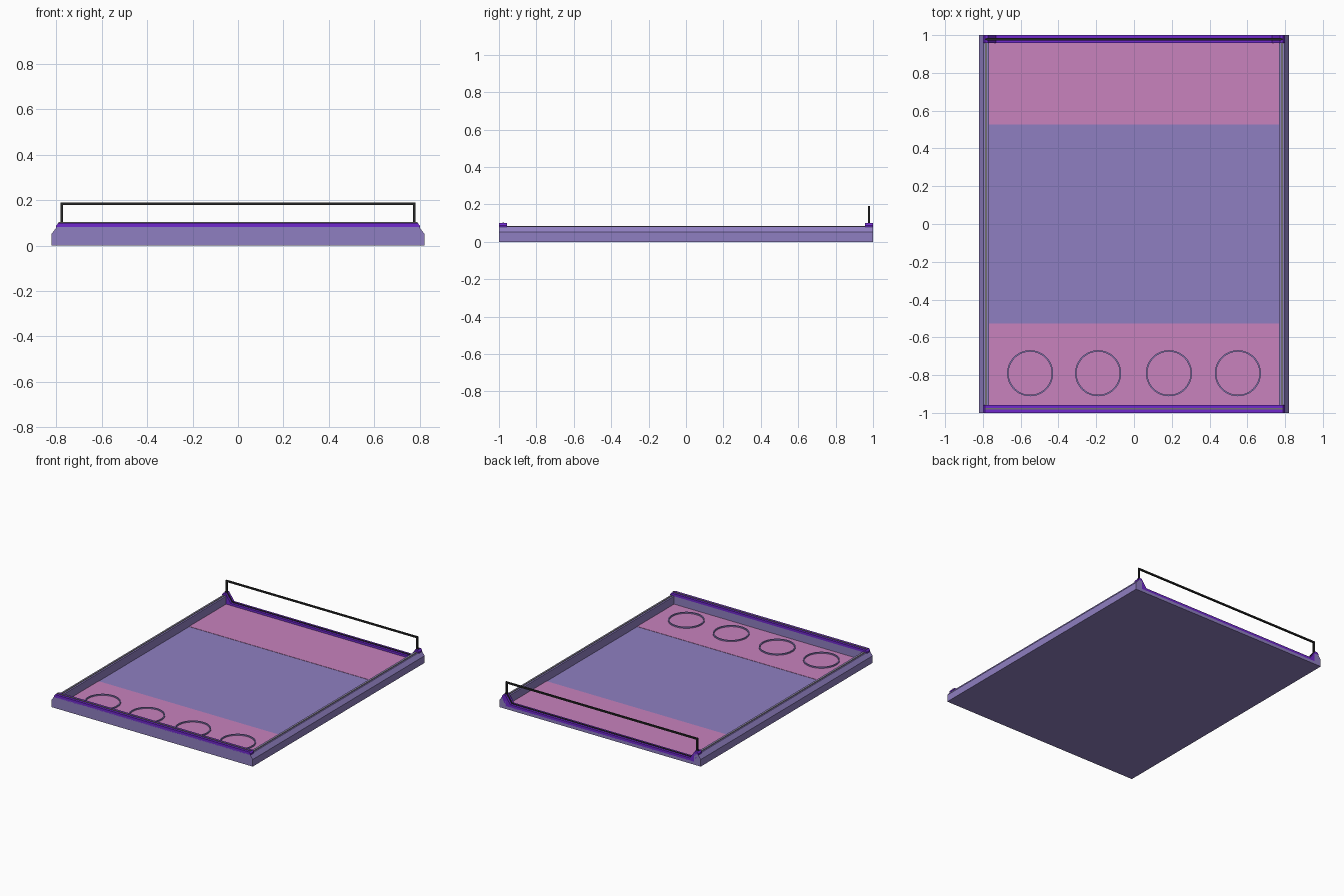
import bpy
import bmesh

if "Cube" in bpy.data.objects:
    bpy.data.objects.remove(bpy.data.objects["Cube"], do_unlink=True)


def material(name, rgb):
    m = bpy.data.materials.new(name)
    m.use_nodes = True
    m.diffuse_color = (*rgb, 1)
    m.node_tree.nodes["Principled BSDF"].inputs["Base Color"].default_value = (*rgb, 1)
    return m


LAVENDER = material("lavender", (0.275, 0.212, 0.533))
PINK = material("pink", (0.578, 0.223, 0.515))
VIOLET = material("violet", (0.16, 0.022, 0.61))
GREY = material("grey", (0.16, 0.16, 0.16))
BLACK = material("black", (0.02, 0.02, 0.02))


def finish(name, bm, mat):
    bmesh.ops.recalc_face_normals(bm, faces=bm.faces)
    mesh = bpy.data.meshes.new(name)
    bm.to_mesh(mesh)
    bm.free()
    mesh.materials.append(mat)
    obj = bpy.data.objects.new(name, mesh)
    bpy.context.collection.objects.link(obj)
    return obj


def prism(name, profile, y0, y1, mat):
    """Extrude an x-z outline along y."""
    bm = bmesh.new()
    face = bm.faces.new([bm.verts.new((x, y0, z)) for x, z in profile])
    out = bmesh.ops.extrude_face_region(bm, geom=[face])
    moved = [v for v in out["geom"] if isinstance(v, bmesh.types.BMVert)]
    bmesh.ops.translate(bm, vec=(0, y1 - y0, 0), verts=moved)
    return finish(name, bm, mat)


def box(name, x0, x1, y0, y1, z0, z1, mat):
    return prism(name, [(x0, z0), (x1, z0), (x1, z1), (x0, z1)], y0, y1, mat)


def mirrored(half):
    """Close a half outline with its mirror image across x = 0."""
    return half + [(-x, z) for x, z in reversed(half)]


FLOOR = 0.022
WALL_TOP = 0.082
RAIL_TOP = 0.1

# Tray body with bevelled side walls, and the front wall
body = [(0.82, 0), (0.82, 0.052), (0.797, WALL_TOP), (0.767, WALL_TOP), (0.767, FLOOR)]
prism("tray_body", mirrored(body), -1, 1, LAVENDER)
box("front_wall", -0.767, 0.767, -1, -0.957, FLOOR, WALL_TOP, LAVENDER)

# Coloured floor panels
for name, y0, y1 in (("front_floor_panel", -0.957, -0.527), ("back_floor_panel", 0.527, 0.957)):
    box(name, -0.767, 0.767, y0, y1, FLOOR, FLOOR + 0.002, PINK)

# Floor rings
for i, cx in enumerate((-0.55, -0.19, 0.185, 0.55)):
    bm = bmesh.new()
    n = 48
    bmesh.ops.create_circle(bm, segments=n, radius=0.122)
    inner = bmesh.ops.create_circle(bm, segments=n, radius=0.114)["verts"]
    bmesh.ops.bridge_loops(bm, edges=bm.edges[:])
    out = bmesh.ops.extrude_face_region(bm, geom=bm.faces[:])
    top = [v for v in out["geom"] if isinstance(v, bmesh.types.BMVert)]
    bmesh.ops.translate(bm, vec=(0, 0, 0.01), verts=top)
    ring = finish(f"floor_ring_{i + 1}", bm, LAVENDER)
    ring.location = (cx, -0.79, FLOOR + 0.001)

# Front rail with its inlay strip
front = [(0.8, 0.077), (0.8, 0.088), (0.79, RAIL_TOP)]
prism("front_rail", mirrored(front), -1, -0.957, VIOLET)
box("front_rail_strip", -0.79, 0.79, -0.982, -0.974, RAIL_TOP, 0.104, GREY)

# Back rail dips between sloped ends to leave the back open
back = [(0.73, 0.018), (0.765, 0.077), (0.8, 0.077), (0.8, 0.088),
        (0.79, RAIL_TOP), (0.772, RAIL_TOP), (0.73, 0.04)]
dip = [(0.767, 0.018)] + back[2:]
prism("back_rail", mirrored(dip), 0.957, 1, VIOLET)
strip = [(0.79, RAIL_TOP), (0.79, 0.104), (0.77, 0.104), (0.728, 0.044)]
strip += [(-x, z) for x, z in reversed(strip)]
lower = [(-0.772, RAIL_TOP), (-0.73, 0.04), (0.73, 0.04), (0.772, RAIL_TOP)]
prism("back_rail_strip", strip + lower, 0.973, 0.983, BLACK)

# Strips along the side walls
for side, s in (("left", 1), ("right", -1)):
    box(f"{side}_wall_strip", s * 0.779, s * 0.788, -0.957, 0.957, WALL_TOP, 0.085, GREY)

# Thin bar frame standing on the back rail
for side, s in (("left", 1), ("right", -1)):
    box(f"{side}_bar_post", s * 0.771, s * 0.782, 0.972, 0.984, 0.095, 0.19, BLACK)
box("bar_crosspiece", -0.782, 0.782, 0.972, 0.984, 0.179, 0.19, BLACK)
